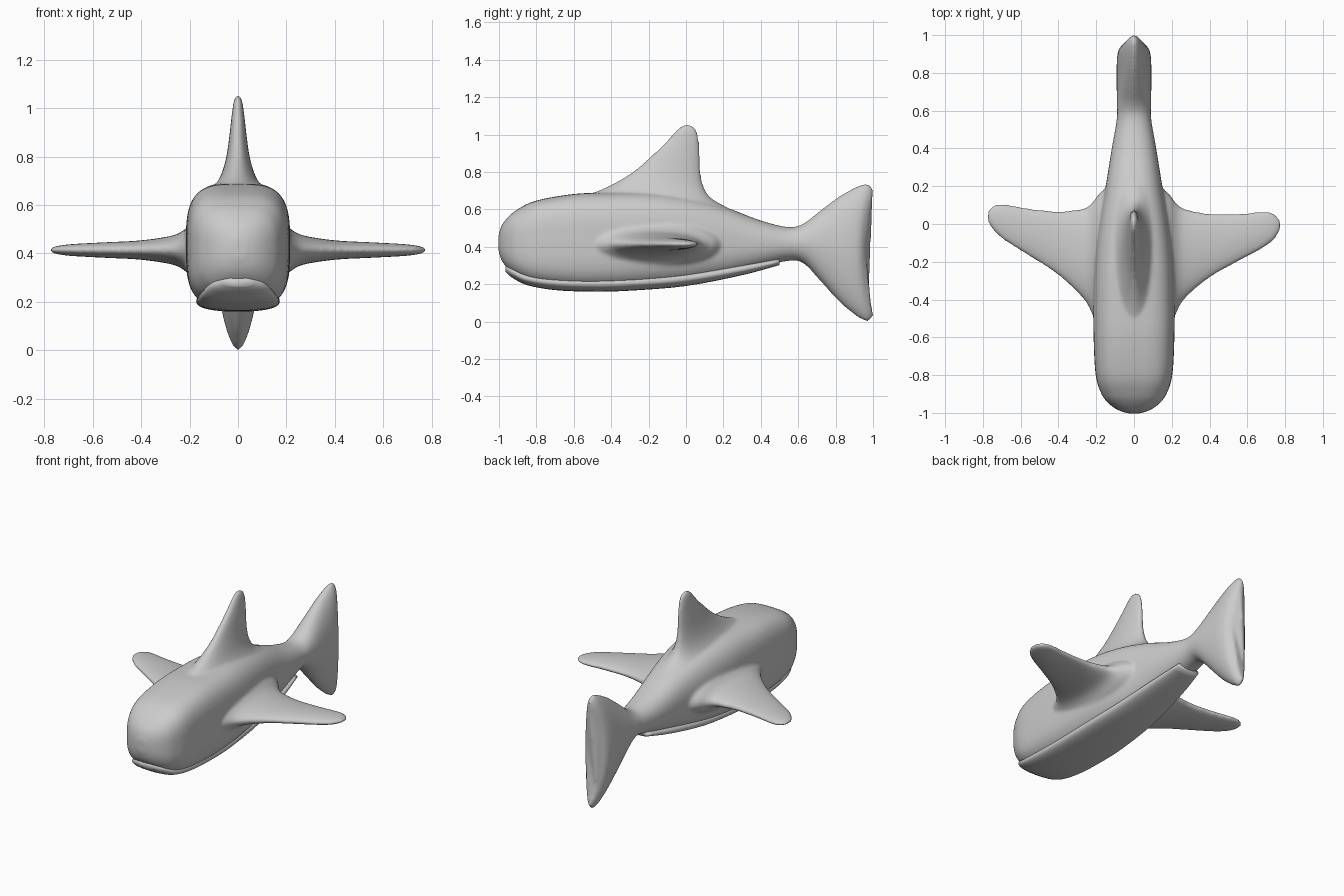
import bpy, bmesh, math

if "Cube" in bpy.data.objects:
    bpy.data.objects.remove(bpy.data.objects["Cube"])


def spline(rows, steps):
    """Catmull-Rom interpolation of number rows."""
    out = []
    for i in range(len(rows) - 1):
        p0, p1 = rows[max(i - 1, 0)], rows[i]
        p2, p3 = rows[i + 1], rows[min(i + 2, len(rows) - 1)]
        for s in range(steps):
            t = s / steps
            out.append([b + 0.5 * t * ((c - a) + t * ((2 * a - 5 * b + 4 * c - d)
                        + t * (3 * b - a - 3 * c + d)))
                        for a, b, c, d in zip(p0, p1, p2, p3)])
    return out + [list(rows[-1])]


def loft(bm, rings):
    """Skin rings of points and cap both ends."""
    vs = [[bm.verts.new(p) for p in r] for r in rings]
    n = len(vs[0])
    faces = []
    for a, b in zip(vs, vs[1:]):
        for i in range(n):
            j = (i + 1) % n
            faces.append(bm.faces.new((a[i], a[j], b[j], b[i])))
    faces += [bm.faces.new(vs[0][::-1]), bm.faces.new(vs[-1])]
    bmesh.ops.recalc_face_normals(bm, faces=faces)


def oval(n, count=40):
    """Unit superellipse points."""
    for i in range(count):
        a = 2 * math.pi * i / count
        c, s = math.cos(a), math.sin(a)
        yield (math.copysign(abs(c) ** (2 / n), c), math.copysign(abs(s) ** (2 / n), s))


def trunk_rings(rows):
    """Sections across y: (y, half width, top, bottom, squareness)."""
    rings = []
    for y, w, top, bot, n in spline(rows, 4):
        notch = 0.045 * max(0, (y - 0.7) / 0.3)
        rings.append([(w * u, y - notch * (1 - v * v),
                       (top + bot) / 2 + v * (top - bot) / 2) for u, v in oval(n)])
    return rings


def make(name, bm):
    me = bpy.data.meshes.new(name)
    bm.to_mesh(me)
    bm.free()
    ob = bpy.data.objects.new(name, me)
    bpy.context.collection.objects.link(ob)
    for p in me.polygons:
        p.use_smooth = True
    return ob


# Trunk and tail fluke
bm = bmesh.new()
loft(bm, trunk_rings([
    (-1.003, .03, .46, .38, 2.3), (-.985, .085, .515, .325, 2.6),
    (-.95, .135, .56, .28, 3), (-.9, .172, .6, .24, 3.2),
    (-.8, .203, .647, .2, 3.4), (-.6, .214, .682, .177, 3.4),
    (-.4, .215, .69, .175, 3.3), (-.2, .208, .69, .185, 3.1),
    (0, .185, .665, .205, 2.9), (.2, .15, .615, .24, 2.6),
    (.4, .118, .54, .29, 2.3), (.55, .092, .505, .325, 2.1),
    (.63, .09, .525, .31, 2), (.72, .092, .595, .215, 1.9),
    (.82, .092, .67, .105, 1.8), (.91, .09, .72, .03, 1.8),
    (.97, .078, .737, 0, 1.8), (1.003, .05, .705, .03, 1.8)]))

# Dorsal fin: (z, front y, back y, half thickness)
rings = []
for z, y0, y1, t in spline([
        (.56, -.64, .3, .17), (.61, -.62, .22, .15), (.66, -.56, .135, .11),
        (.72, -.42, .095, .072), (.8, -.285, .078, .048), (.9, -.17, .074, .034),
        (.98, -.09, .068, .025), (1.03, -.045, .052, .017), (1.052, -.012, .025, .008)], 4):
    rings.append([(t * u, (y0 + y1) / 2 + v * (y1 - y0) / 2, z) for u, v in oval(2)])
loft(bm, rings)

# Side fins, the left one swept slightly further back: (x, front y, back y, half thickness)
for side, sweep in ((1, 0), (-1, .045)):
    rings = []
    for x, y0, y1, t in spline([
            (.14, -.62, .2, .15), (.19, -.56, .155, .115), (.22, -.48, .115, .085),
            (.27, -.395, .08, .06), (.4, -.285, .055, .04), (.55, -.2, .055, .032),
            (.68, -.13, .066, .025), (.74, -.085, .057, .018), (.775, -.035, .02, .008)], 4):
        dy = sweep * max(0, (x - .25) / .5)
        rings.append([(side * x, dy + (y0 + y1) / 2 + u * (y1 - y0) / 2, .414 + v * t)
                      for u, v in oval(2)])
    loft(bm, rings)

# Fuse trunk and fins into one soft skin
body = make("body", bm)
fuse = body.modifiers.new("fuse", 'REMESH')
fuse.mode = 'VOXEL'
fuse.voxel_size = 0.01
fuse.use_smooth_shade = True
soft = body.modifiers.new("soften", 'SMOOTH')
soft.factor = 0.5
soft.iterations = 8

# Belly panel standing proud of the underside
bm = bmesh.new()
loft(bm, trunk_rings([
    (-.965, .06, .3, .265, 2.3), (-.93, .115, .295, .235, 2.4),
    (-.85, .152, .265, .195, 2.4), (-.7, .168, .25, .168, 2.4),
    (-.5, .172, .245, .16, 2.4), (-.3, .17, .25, .165, 2.4),
    (0, .15, .27, .19, 2.4), (.3, .115, .31, .248, 2.4), (.5, .08, .34, .302, 2.4)]))
make("belly", bm)
